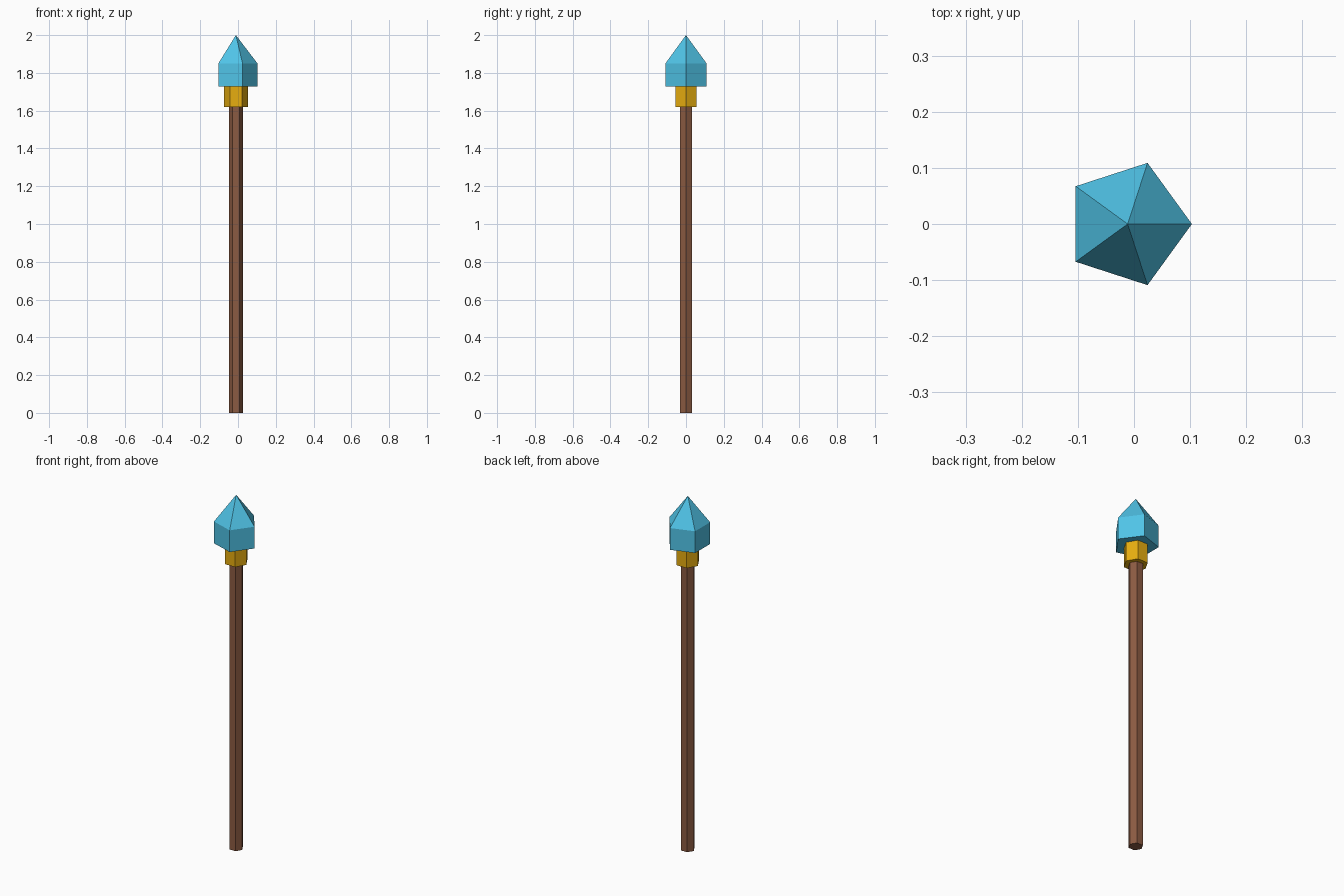
import bpy, bmesh
from math import cos, sin, tau

if "Cube" in bpy.data.objects:
    bpy.data.objects.remove(bpy.data.objects["Cube"])

AXIS_X = -0.0113  # shared axis; keeps the five-sided tip centred on x = 0


def make_part(name, sides, radius, z0, z1, color, apex=None):
    """Flat-shaded prism, optionally finished with a pointed top."""
    bm = bmesh.new()
    ring = [(AXIS_X + radius * cos(tau * i / sides), radius * sin(tau * i / sides))
            for i in range(sides)]
    low = [bm.verts.new((x, y, z0)) for x, y in ring]
    high = [bm.verts.new((x, y, z1)) for x, y in ring]
    tip = bm.verts.new((AXIS_X, 0, apex)) if apex else None
    bm.faces.new(low[::-1])
    for i in range(sides):
        j = (i + 1) % sides
        bm.faces.new((low[i], low[j], high[j], high[i]))
        if tip:
            bm.faces.new((high[i], high[j], tip))
    if not tip:
        bm.faces.new(high)
    mesh = bpy.data.meshes.new(name)
    bm.to_mesh(mesh)
    bm.free()
    mat = bpy.data.materials.new(name + "_material")
    mat.diffuse_color = (*color, 1)
    mat.use_nodes = True
    mat.node_tree.nodes["Principled BSDF"].inputs["Base Color"].default_value = mat.diffuse_color
    mesh.materials.append(mat)
    obj = bpy.data.objects.new(name, mesh)
    bpy.context.collection.objects.link(obj)
    return obj


# Wooden pole
make_part("shaft", 6, 0.0375, 0, 1.62, (0.26, 0.105, 0.055))
# Gold socket holding the tip
make_part("collar", 6, 0.063, 1.62, 1.727, (0.8, 0.42, 0.005))
# Blue crystal point
make_part("crystal_tip", 5, 0.1145, 1.727, 1.85, (0.08, 0.55, 0.8), apex=2.0)
